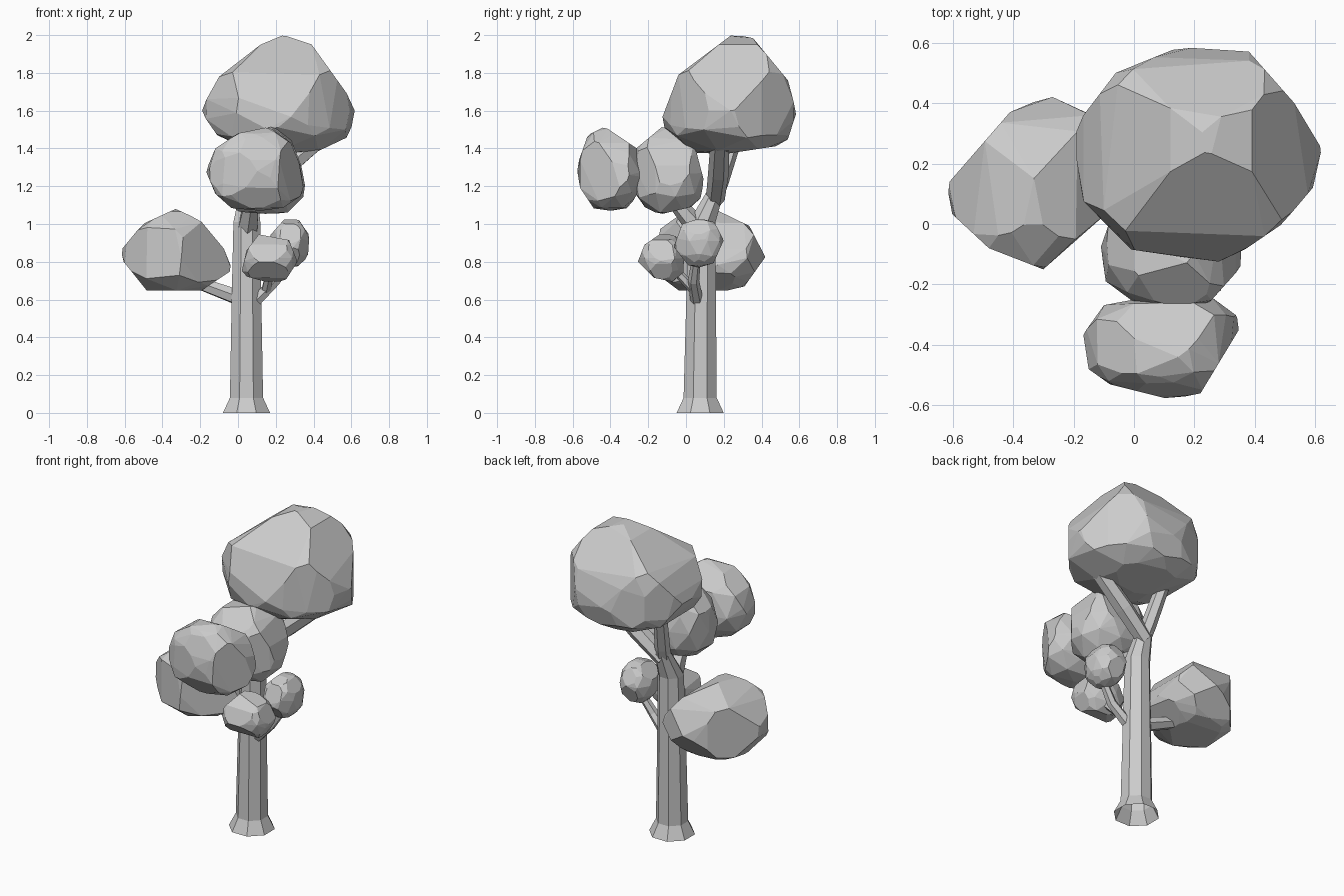
import bpy, bmesh, math, random
from mathutils import Vector

random.seed(4)


def finish(bm, name):
    bmesh.ops.recalc_face_normals(bm, faces=bm.faces)
    mesh = bpy.data.meshes.new(name)
    bm.to_mesh(mesh)
    bm.free()
    obj = bpy.data.objects.new(name, mesh)
    bpy.context.collection.objects.link(obj)
    return obj


def limb(name, path, sides, level=False):
    """Tapered faceted tube, open at the foot, through (x, y, z, radius) stations."""
    bm = bmesh.new()
    pts = [Vector(p[:3]) for p in path]
    rings = []
    for i, p in enumerate(path):
        d = pts[min(i + 1, len(pts) - 1)] - pts[max(i - 1, 0)]
        if level:
            d = Vector((0, 0, 1))
        q = Vector((0, 0, 1)).rotation_difference(d.normalized())
        ring = []
        for k in range(sides):
            a = math.tau * (k + 0.5) / sides
            ring.append(bm.verts.new(pts[i] + q @ Vector((math.cos(a), math.sin(a), 0)) * p[3]))
        rings.append(ring)
    for r0, r1 in zip(rings, rings[1:]):
        for k in range(sides):
            n = (k + 1) % sides
            bm.faces.new((r0[k], r0[n], r1[n], r1[k]))
    bm.faces.new(rings[-1])
    return finish(bm, name)


def rehull(bm):
    """Replace the mesh by the convex hull of its points."""
    out = bmesh.new()
    for v in bm.verts:
        out.verts.new(v.co)
    bm.free()
    bmesh.ops.convex_hull(out, input=out.verts)
    bmesh.ops.delete(out, geom=[v for v in out.verts if not v.link_faces], context='VERTS')
    return out


def foliage(name, lo, hi, mid, front=(), side=(), top=(), swell=1.07):
    """Lopsided faceted clump in the box lo..hi, widest at mid, trimmed to outlines."""
    src = bmesh.new()
    bmesh.ops.create_icosphere(src, subdivisions=2, radius=1)
    turn = random.uniform(0, math.tau)
    c, s = math.cos(turn), math.sin(turn)
    bm = bmesh.new()
    for v in src.verts:
        u = Vector((v.co.x * c - v.co.y * s, v.co.x * s + v.co.y * c, v.co.z))
        u *= swell + random.uniform(-0.03, 0.03)
        p = [m + k * ((h - m) if k > 0 else (m - l)) for k, l, h, m in zip(u, lo, hi, mid)]
        bm.verts.new([min(max(k, l), h) for k, l, h in zip(p, lo, hi)])
    src.free()
    bm = rehull(bm)
    # trim along each outline edge
    for line, a, b in ((front, 0, 2), (side, 1, 2), (top, 0, 1)):
        for p, q in zip(line, line[1:]):
            co, n = Vector(mid), Vector((0, 0, 0))
            co[a], co[b] = p
            n[a], n[b] = q[1] - p[1], p[0] - q[0]
            if n.dot(Vector(mid) - co) > 0:
                n = -n
            bmesh.ops.bisect_plane(bm, geom=bm.verts[:] + bm.edges[:] + bm.faces[:],
                                   plane_co=co, plane_no=n, clear_outer=True)
            bm = rehull(bm)
    # merge slivers into broad facets
    bmesh.ops.remove_doubles(bm, verts=bm.verts, dist=0.08 * (hi[0] - lo[0]))
    bm = rehull(bm)
    bmesh.ops.dissolve_limit(bm, angle_limit=math.radians(5), verts=bm.verts, edges=bm.edges)
    return finish(bm, name)


# Trunk with flared foot, bending back into the crown branch
limb("trunk", [(0.045, 0.075, 0, 0.135), (0.045, 0.075, 0.08, 0.095),
               (0.045, 0.08, 0.6, 0.085), (0.047, 0.085, 1.01, 0.077),
               (0.055, 0.155, 1.17, 0.05)], 8, True)

# Branches
limb("crown_branch", [(0.055, 0.145, 1.13, 0.045), (0.04, 0.18, 1.22, 0.045),
                      (0.0, 0.26, 1.46, 0.04)], 6)
limb("crown_side_branch", [(0.05, 0.155, 1.13, 0.05), (0.22, 0.172, 1.27, 0.055),
                           (0.42, 0.18, 1.44, 0.05)], 6)
limb("front_branch", [(0.05, 0.07, 0.97, 0.06), (0.07, -0.04, 1.1, 0.045),
                      (0.1, -0.12, 1.2, 0.03)], 6)
limb("far_front_branch", [(0.07, -0.03, 1.09, 0.04), (0.1, -0.25, 1.2, 0.03),
                          (0.1, -0.38, 1.27, 0.025)], 6)
limb("left_branch", [(0.03, 0.08, 0.6, 0.045), (-0.2, 0.12, 0.685, 0.036),
                     (-0.28, 0.13, 0.73, 0.025)], 6)
limb("right_branch", [(0.08, 0.06, 0.58, 0.035), (0.2, 0.04, 0.7, 0.03),
                      (0.31, 0.06, 0.86, 0.022)], 6)
limb("right_front_twig", [(0.15, 0.045, 0.65, 0.028), (0.18, -0.1, 0.8, 0.02)], 6)

# Foliage clumps
foliage("top_crown", (-0.2, -0.13, 1.365), (0.62, 0.585, 2.0), (0.22, 0.25, 1.6),
        front=[(0, 1.42), (-0.11, 1.47), (-0.2, 1.6), (-0.1, 1.78), (0.12, 1.95), (0.24, 2.0),
               (0.39, 1.95), (0.62, 1.63), (0.605, 1.44), (0.46, 1.365)],
        side=[(0.17, 1.365), (-0.02, 1.38), (-0.135, 1.54), (-0.04, 1.79), (0.24, 2.0), (0.35, 1.99),
              (0.54, 1.76), (0.585, 1.59), (0.53, 1.42), (0.17, 1.365)],
        top=[(-0.19, 0.05), (-0.19, 0.33), (-0.06, 0.5), (0.15, 0.585), (0.38, 0.57), (0.53, 0.4),
             (0.62, 0.25), (0.6, 0.13), (0.49, 0), (0.3, -0.13), (-0.04, -0.08), (-0.19, 0.05)],
        swell=1.09)
foliage("middle_clump", (-0.11, -0.28, 1.05), (0.365, 0.095, 1.52), (0.15, -0.09, 1.27),
        front=[(-0.11, 1.25), (-0.09, 1.38), (0.0, 1.475), (0.18, 1.52), (0.28, 1.45), (0.335, 1.31),
               (0.365, 1.15)],
        side=[(-0.24, 1.1), (-0.14, 1.05), (0.07, 1.1), (0.095, 1.23), (0.045, 1.42), (-0.12, 1.52),
              (-0.24, 1.42)],
        top=[(0.24, -0.27), (0.365, -0.13)], swell=1.1)
foliage("front_clump", (-0.17, -0.58, 1.07), (0.363, -0.235, 1.52), (0.12, -0.4, 1.26),
        front=[(-0.03, 1.08), (-0.12, 1.16), (-0.17, 1.28), (-0.12, 1.4), (0.0, 1.48), (0.16, 1.52),
               (0.28, 1.43), (0.33, 1.31), (0.36, 1.1)],
        side=[(-0.48, 1.07), (-0.56, 1.19), (-0.58, 1.3), (-0.52, 1.47), (-0.43, 1.515),
              (-0.26, 1.4), (-0.235, 1.2), (-0.31, 1.07)],
        top=[(-0.08, -0.53), (-0.15, -0.48), (-0.17, -0.35), (-0.1, -0.25), (0.29, -0.235),
             (0.365, -0.32), (0.22, -0.56), (0.12, -0.58), (-0.08, -0.53)], swell=1.1)
foliage("left_clump", (-0.62, -0.15, 0.643), (-0.03, 0.425, 1.08), (-0.33, 0.13, 0.82),
        front=[(-0.485, 0.65), (-0.605, 0.8), (-0.62, 0.86), (-0.505, 1.0), (-0.33, 1.08), (-0.2, 1.02),
               (-0.075, 0.87), (-0.03, 0.757), (-0.2, 0.643)],
        side=[(0.2, 0.643), (0.31, 0.67), (0.42, 0.825), (0.335, 0.99), (0.17, 1.07)],
        top=[(-0.13, 0), (-0.3, -0.15), (-0.48, -0.08), (-0.62, 0.05), (-0.61, 0.14),
             (-0.41, 0.37), (-0.28, 0.425), (-0.15, 0.365)], swell=1.12)
foliage("right_front_clump", (0.015, -0.255, 0.69), (0.315, -0.01, 0.95), (0.16, -0.13, 0.82),
        front=[(0.125, 0.7), (0.015, 0.73), (0.045, 0.86), (0.11, 0.945), (0.27, 0.915),
               (0.315, 0.8), (0.26, 0.715)],
        side=[(0, 0.68), (-0.17, 0.715), (-0.255, 0.8), (-0.22, 0.89), (-0.14, 0.945)], swell=1.12)
foliage("right_clump", (0.17, -0.065, 0.77), (0.378, 0.2, 1.03), (0.28, 0.07, 0.91),
        front=[(0.17, 0.94), (0.245, 1.025), (0.32, 1.025), (0.378, 0.94), (0.37, 0.825), (0.31, 0.77)],
        side=[(0.02, 0.77), (-0.065, 0.88), (-0.02, 1.0), (0.07, 1.03), (0.15, 1.01), (0.2, 0.915),
              (0.145, 0.79)])
